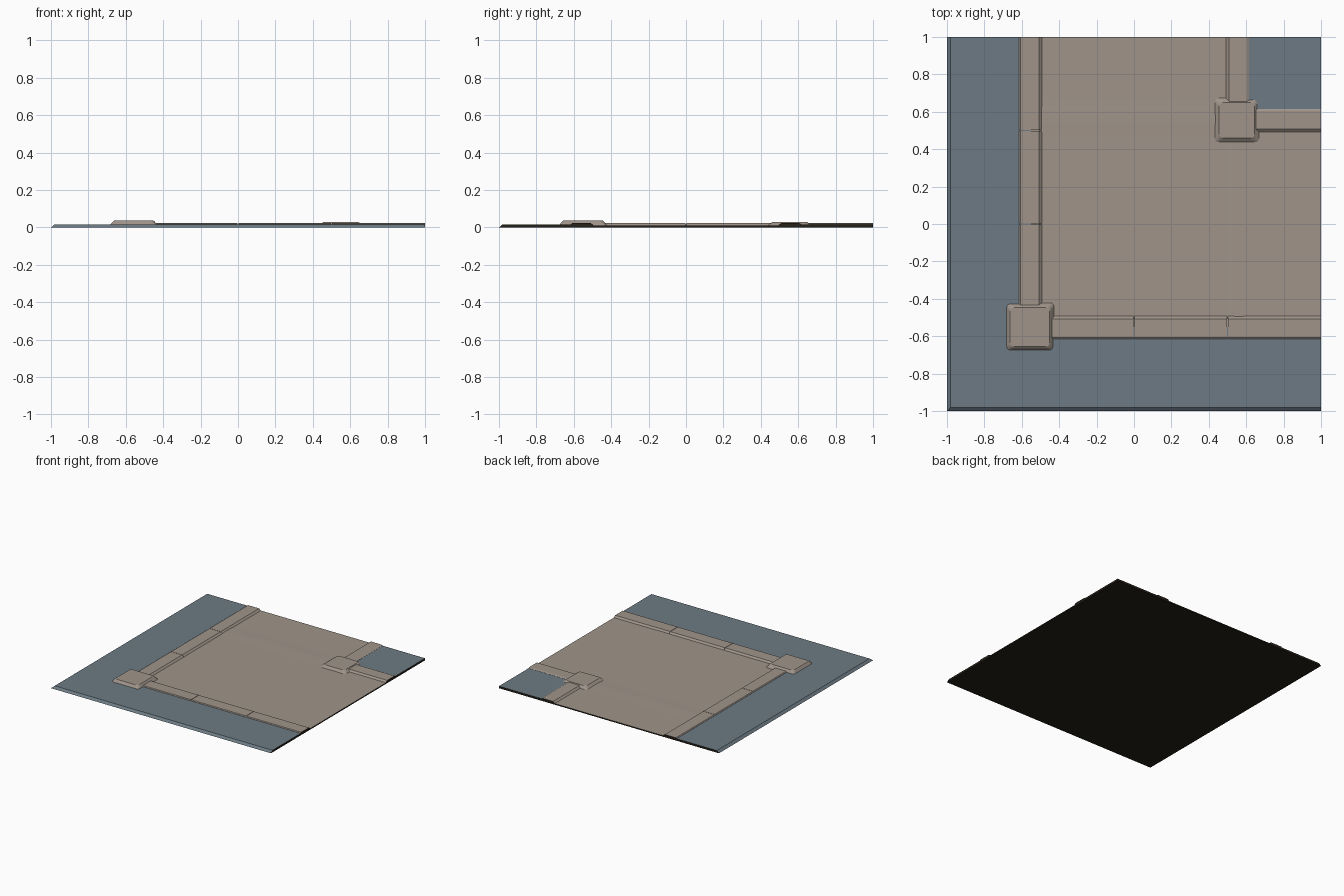
import bpy, bmesh, math

if "Cube" in bpy.data.objects:
    bpy.data.objects.remove(bpy.data.objects["Cube"])


def material(name, rgb):
    m = bpy.data.materials.new(name)
    m.diffuse_color = (*rgb, 1)
    m.use_nodes = True
    m.node_tree.nodes["Principled BSDF"].inputs["Base Color"].default_value = m.diffuse_color
    return m


BLUE = material("slate blue", (0.150, 0.195, 0.228))
STONE = material("warm stone", (0.350, 0.296, 0.254))
DARK = material("dark underside", (0.018, 0.014, 0.009))


def finish(bm, name, mat):
    """Cut ends on the tile border and the underside take the dark colour."""
    bmesh.ops.recalc_face_normals(bm, faces=bm.faces)
    for f in bm.faces:
        c, n = f.calc_center_median(), f.normal
        cut = (c.x > 0.999 and n.x > 0.9) or (c.y > 0.999 and n.y > 0.9)
        f.material_index = 1 if cut or n.z < -0.9 else 0
    me = bpy.data.meshes.new(name)
    bm.to_mesh(me)
    bm.free()
    me.materials.append(mat)
    me.materials.append(DARK)
    ob = bpy.data.objects.new(name, me)
    bpy.context.collection.objects.link(ob)
    return ob


def loft(name, mat, rings):
    """Closed solid through rings of 3D points."""
    bm = bmesh.new()
    vs = [[bm.verts.new(p) for p in r] for r in rings]
    n = len(vs[0])
    bm.faces.new(vs[0][::-1])
    bm.faces.new(vs[-1])
    for a, b in zip(vs, vs[1:]):
        for i in range(n):
            j = (i + 1) % n
            bm.faces.new((a[i], a[j], b[j], b[i]))
    return finish(bm, name, mat)


def flat(points, z):
    return [(x, y, z) for x, y in points]


# Outer ground: L shape with a sloped outer rim
GROUND = 0.017


def ell(o):
    return [(-o, -o), (1, -o), (1, -.55), (-.55, -.55), (-.55, 1), (-o, 1)]


loft("outer_ground", BLUE, [flat(ell(1), 0), flat(ell(0.98), GROUND)])


def square(a, b):
    return [(a, a), (b, a), (b, b), (a, b)]


# Inner corner ground
loft("inner_ground", BLUE, [flat(square(.55, 1), .005), flat(square(.55, 1), GROUND)])

# Road bed
loft("road_bed", STONE, [flat(square(-.55, 1), 0), flat(square(-.55, 1), .0095)])


# Road surface with two faint rises across it
def rise(t, lo, hi):
    return 0.5 - 0.5 * math.cos(2 * math.pi * (t - lo) / (hi - lo)) if lo < t < hi else 0


bm = bmesh.new()
N = 62
grid = []
for j in range(N + 1):
    row = []
    for i in range(N + 1):
        x, y = -.55 + 1.55 * i / N, -.55 + 1.55 * j / N
        z = 0.010
        if x < 0.5:
            z += 0.002 * rise(y, .45, .67)
        if y < 0.5:
            z += 0.0008 * rise(x, .45, .67)
        row.append(bm.verts.new((x, y, z)))
    grid.append(row)
for j in range(N):
    for i in range(N):
        f = bm.faces.new((grid[j][i], grid[j][i + 1], grid[j + 1][i + 1], grid[j + 1][i]))
        f.smooth = True
finish(bm, "road_surface", STONE)


# Kerb stones: cross-section of (offset from tile centre, height)
OUTER_PROFILE = [(-.615, .005), (-.615, .018), (-.608, .023), (-.508, .023), (-.49, .008), (-.49, .005)]
INNER_PROFILE = [(.49, .005), (.49, .008), (.508, .023), (.605, .023), (.615, .018), (.615, .005)]


def kerb(name, profile, along_x, start, end):
    gap = 0.0015
    s = start + gap
    e = end if end == 1 else end - gap
    rings = []
    for t in (s, e):
        rings.append([(t, o, z) if along_x else (o, t, z) for o, z in profile])
    loft(name, STONE, rings)


for along_x, side in ((True, "front"), (False, "left")):
    for k, (a, b) in enumerate(((-.55, 0), (0, .5), (.5, 1))):
        kerb(f"{side}_kerb_{k + 1}", OUTER_PROFILE, along_x, a, b)
for along_x, side in ((True, "inner_back"), (False, "inner_right")):
    kerb(f"{side}_kerb", INNER_PROFILE, along_x, .55, 1)


# Corner blocks: tapered square slabs with rounded corners
def rounded(cx, cy, h, z, r=0.02, steps=3):
    pts = []
    for q, (sx, sy) in enumerate(((1, 1), (-1, 1), (-1, -1), (1, -1))):
        for k in range(steps + 1):
            a = math.pi / 2 * (q + k / steps)
            pts.append((cx + sx * (h - r) + r * math.cos(a),
                        cy + sy * (h - r) + r * math.sin(a), z))
    return pts


def corner_block(name, cx, cy, half, top):
    loft(name, STONE, [rounded(cx, cy, half + .028, .006),
                       rounded(cx, cy, half + .006, top - .005),
                       rounded(cx, cy, half, top)])


corner_block("outer_corner_block", -.557, -.551, .105, .037)
corner_block("inner_corner_block", .55, .555, .095, .028)
